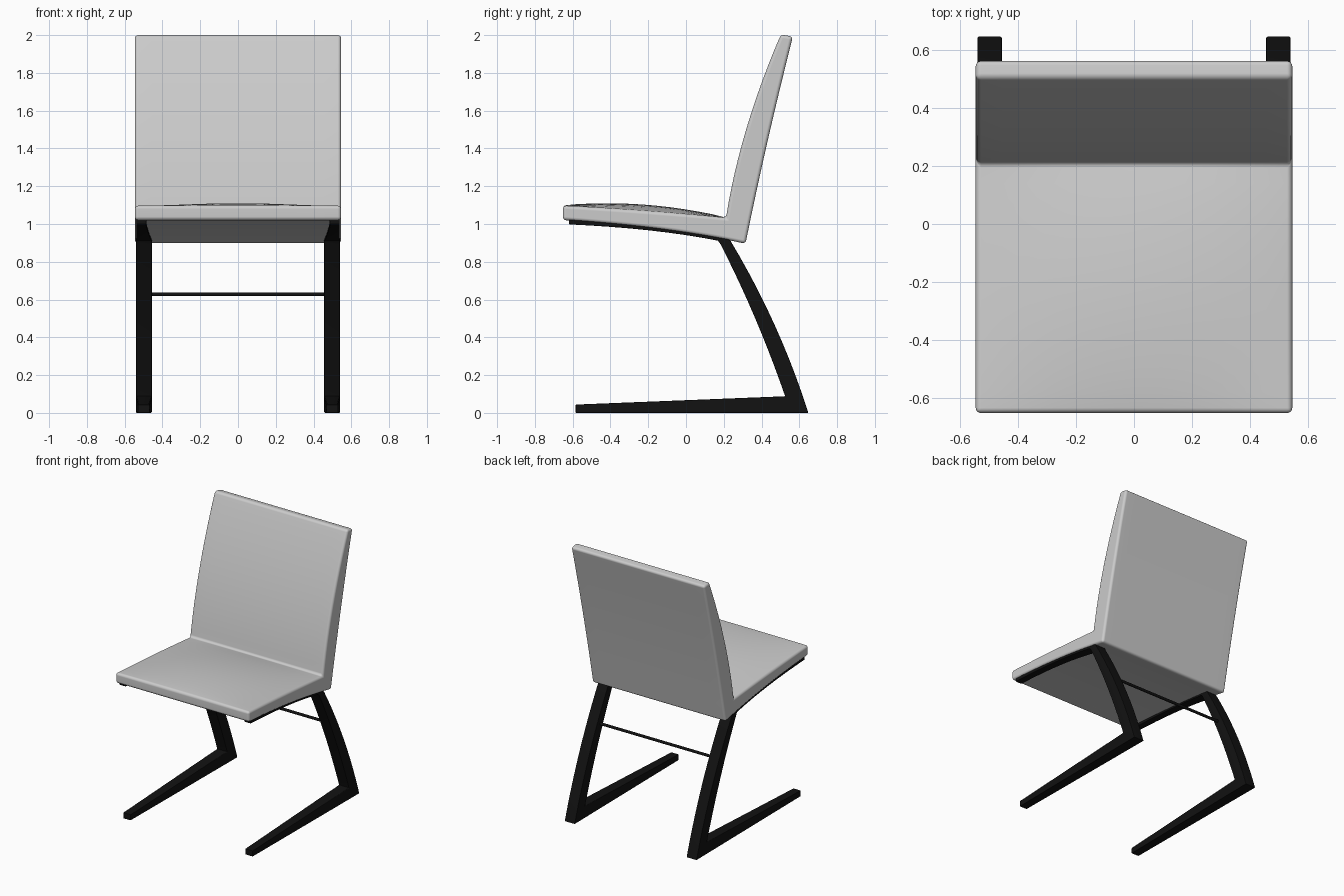
import bpy, bmesh, math
from mathutils import Vector

if "Cube" in bpy.data.objects:
    bpy.data.objects.remove(bpy.data.objects["Cube"])


def bez(a, c, b, n):
    """Quadratic curve from a to b with control point c, in (y, z)."""
    a, b, c = Vector(a), Vector(b), Vector(c)
    return [a * (1 - t) ** 2 + c * 2 * t * (1 - t) + b * t * t
            for t in (i / n for i in range(n + 1))]


def loft(name, rings):
    """Skin a list of closed rings of equal length and cap both ends."""
    bm = bmesh.new()
    vs = [[bm.verts.new(p) for p in r] for r in rings]
    n = len(vs[0])
    for a, b in zip(vs, vs[1:]):
        for i in range(n):
            j = (i + 1) % n
            bm.faces.new((a[i], a[j], b[j], b[i]))
    bm.faces.new(vs[0])
    bm.faces.new(vs[-1])
    bmesh.ops.recalc_face_normals(bm, faces=bm.faces)
    me = bpy.data.meshes.new(name)
    bm.to_mesh(me)
    bm.free()
    ob = bpy.data.objects.new(name, me)
    bpy.context.collection.objects.link(ob)
    return ob


def finish(ob, width, segs, limit):
    """Round the edges and shade smooth."""
    bpy.ops.object.select_all(action='DESELECT')
    ob.select_set(True)
    bpy.context.view_layer.objects.active = ob
    m = ob.modifiers.new("round", 'BEVEL')
    m.width, m.segments = width, segs
    m.limit_method, m.angle_limit = 'ANGLE', math.radians(limit)
    bpy.ops.object.modifier_apply(modifier=m.name)
    bpy.ops.object.shade_smooth_by_angle(angle=math.radians(38))
    w = ob.modifiers.new("normals", 'WEIGHTED_NORMAL')
    w.keep_sharp = True


# seat and back: one upholstered shell, seat top crowned towards the middle
N = 12
seat_top = bez((-0.652, 1.098), (-0.22, 1.073), (0.212, 1.034), N)
back_front = bez((0.212, 1.034), (0.285, 1.50), (0.502, 2.003), N)[1:]
back_rear = bez((0.566, 1.992), (0.425, 1.44), (0.315, 0.896), 8)
seat_under = bez((0.315, 0.896), (-0.10, 0.985), (-0.652, 1.021), N)[1:]
W = 0.546
rings = []
for k in range(13):
    x = -W + 2 * W * k / 12
    crown = 0.033 * (1 - (x / W) ** 2)
    top = [(x, p.x, p.y + crown * max(0, math.sin(math.pi * i / N)) ** 0.8)
           for i, p in enumerate(seat_top)]
    rest = [(x, p.x, p.y) for p in back_front + back_rear + seat_under]
    rings.append(top + rest)
shell = loft("seat_and_back", rings)
finish(shell, 0.018, 4, 50)

# side frame: seat rail, curved leg and floor runner swept in one piece
black = bpy.data.materials.new("black")
black.diffuse_color = (0.006, 0.006, 0.006, 1)
black.use_nodes = True
black.node_tree.nodes["Principled BSDF"].inputs["Base Color"].default_value = black.diffuse_color
rail_out = bez((-0.62, 1.026), (-0.12, 0.997), (0.20, 0.935), 8)
rail_in = bez((-0.62, 0.998), (-0.16, 0.977), (0.168, 0.912), 8)
leg_out = bez((0.235, 0.912), (0.495, 0.48), (0.648, 0.0), 10)
leg_in = bez((0.180, 0.898), (0.375, 0.52), (0.525, 0.088), 10)
path = []
for i, (o, q) in enumerate(zip(rail_out, rail_in)):
    path.append((o, q, 0.485 - 0.026 * (i / 8) ** 2, 0.538))
for o, q in zip(leg_out, leg_in):
    path.append((o, q, 0.456, 0.54))
path.append((Vector((-0.585, 0.0)), Vector((-0.585, 0.044)), 0.468, 0.53))
frame = loft("side_frame", [[(a, o.x, o.y), (b, o.x, o.y), (b, q.x, q.y), (a, q.x, q.y)]
                            for o, q, a, b in path])
finish(frame, 0.005, 2, 50)
mir = frame.modifiers.new("mirror", 'MIRROR')
frame.data.materials.append(black)

# thin rod joining the two legs
bpy.ops.mesh.primitive_cylinder_add(vertices=16, radius=0.01, depth=0.94,
                                    location=(0, 0.345, 0.628),
                                    rotation=(0, math.pi / 2, 0))
rod = bpy.context.object
rod.name = "cross_rod"
rod.data.materials.append(black)
bpy.ops.object.shade_smooth_by_angle(angle=math.radians(38))
